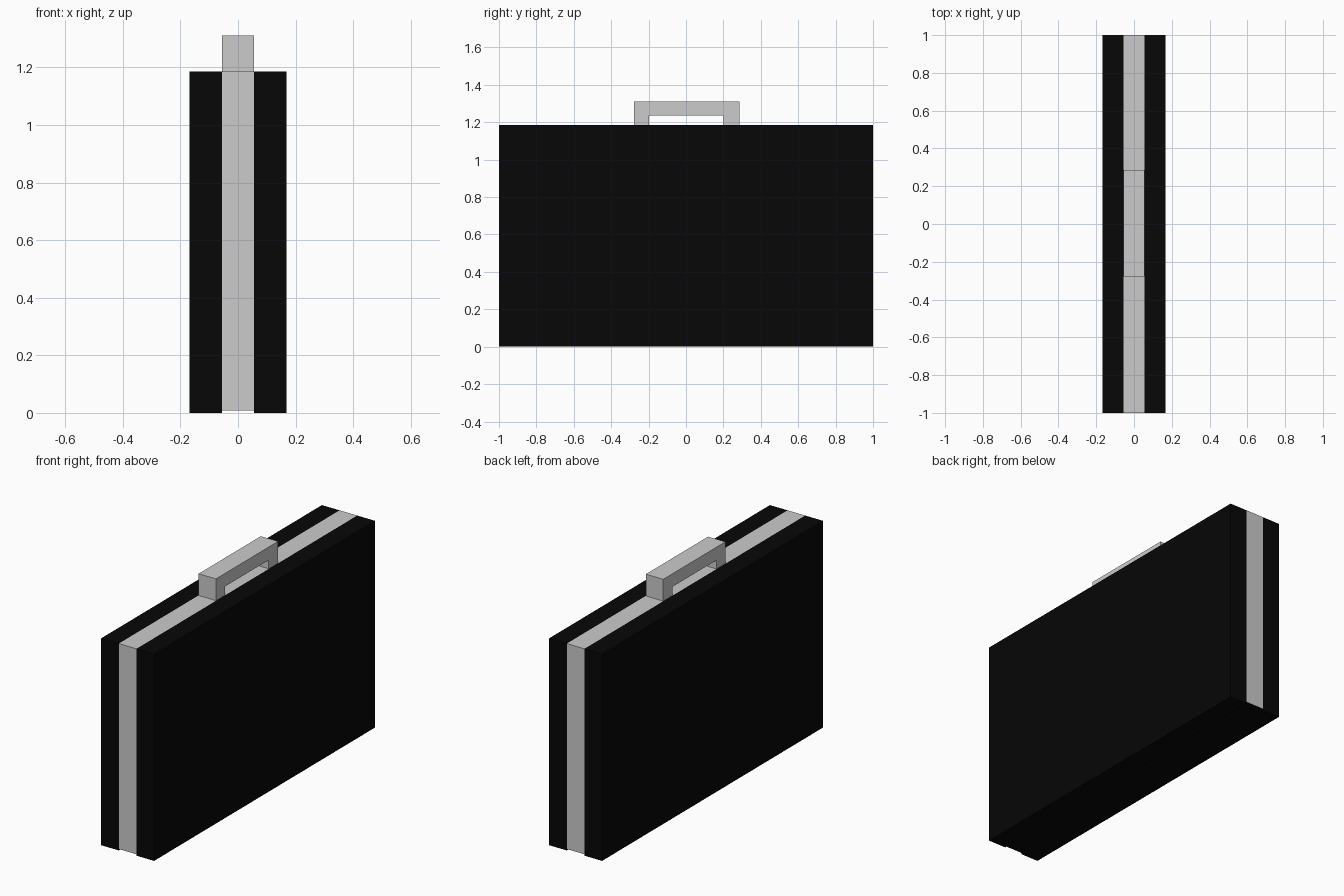
import bpy, bmesh

if "Cube" in bpy.data.objects:
    bpy.data.objects.remove(bpy.data.objects["Cube"])

W, WB = 0.168, 0.056      # half widths of case and middle band
TOP, GAP = 1.186, 0.008   # case height, recess under the band

black = bpy.data.materials.new("black_leather")
black.diffuse_color = (0.002, 0.002, 0.002, 1)
black.use_nodes = True
black.node_tree.nodes["Principled BSDF"].inputs["Base Color"].default_value = black.diffuse_color


def add_object(name, bm, mats=()):
    bmesh.ops.recalc_face_normals(bm, faces=bm.faces[:])
    mesh = bpy.data.meshes.new(name)
    bm.to_mesh(mesh)
    bm.free()
    for m in mats:
        mesh.materials.append(m)
    obj = bpy.data.objects.new(name, mesh)
    bpy.context.collection.objects.link(obj)
    return obj


def box(name, lo, hi, mats=()):
    bm = bmesh.new()
    bmesh.ops.create_cube(bm, size=1)
    for v in bm.verts:
        for i in range(3):
            v.co[i] = hi[i] if v.co[i] > 0 else lo[i]
    return add_object(name, bm, mats)


# Two black half shells
box("right_shell", (WB, -1, 0), (W, 1, TOP), [black])
box("left_shell", (-W, -1, 0), (-WB, 1, TOP), [black])

# Grey middle band with a black underside, slightly raised off the floor
band = box("middle_band", (-WB, -1, GAP), (WB, 1, TOP))
band.data.materials.append(None)
band.data.materials.append(black)
for p in band.data.polygons:
    if p.normal.z < -0.5:
        p.material_index = 1

# Handle: bracket profile in the y-z plane, extruded across x
profile = [(-0.278, TOP), (-0.278, 1.311), (0.285, 1.311), (0.285, TOP),
           (0.2, TOP), (0.2, 1.236), (-0.198, 1.236), (-0.198, TOP)]
bm = bmesh.new()
face = bm.faces.new([bm.verts.new((-0.055, y, z)) for y, z in profile])
ext = bmesh.ops.extrude_face_region(bm, geom=[face], use_keep_orig=True)
verts = [g for g in ext["geom"] if isinstance(g, bmesh.types.BMVert)]
bmesh.ops.translate(bm, verts=verts, vec=(0.11, 0, 0))
add_object("handle", bm)
